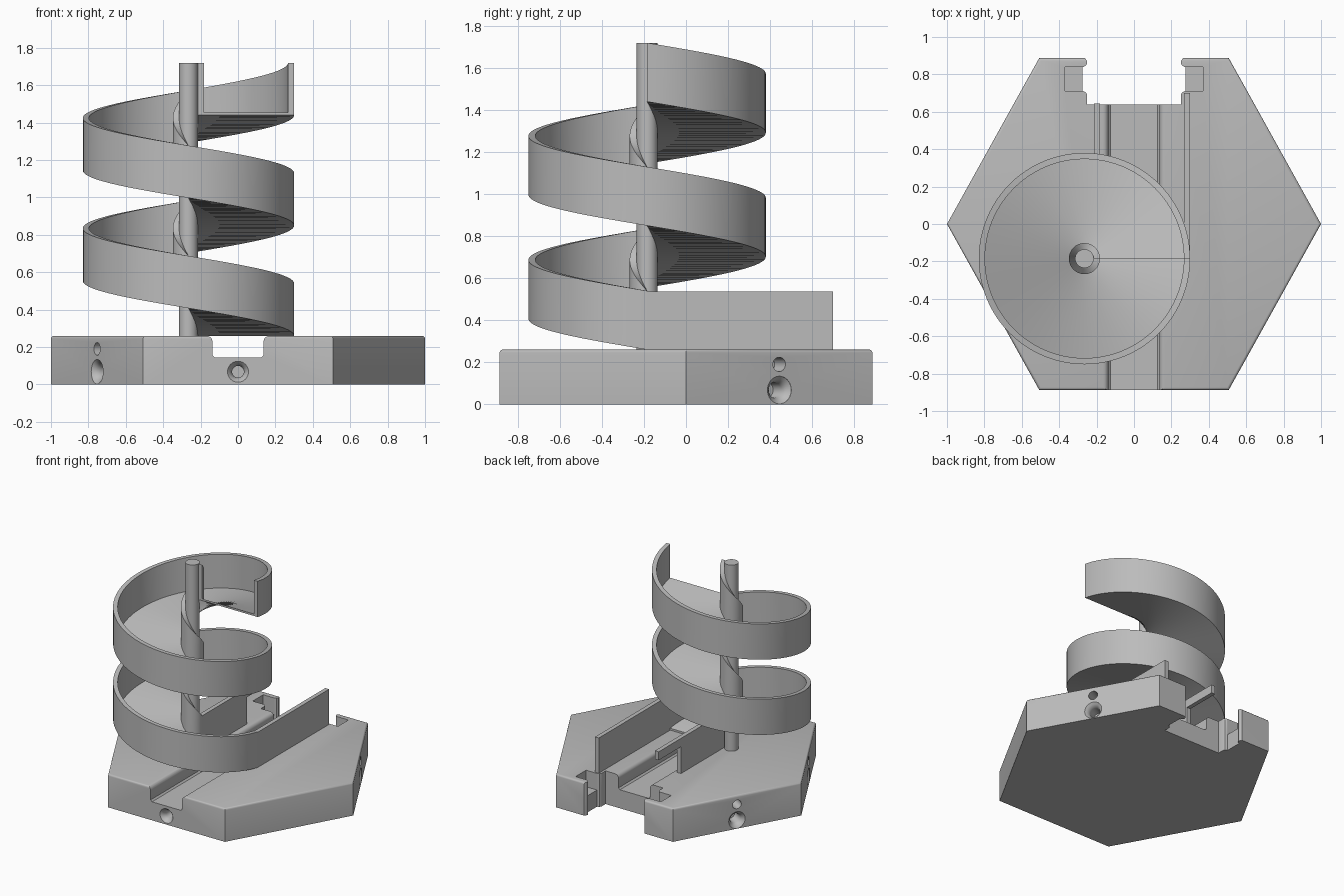
import bpy, bmesh, math
from mathutils import Vector, Matrix

if "Cube" in bpy.data.objects:
    bpy.data.objects.remove(bpy.data.objects["Cube"], do_unlink=True)

grey = bpy.data.materials.new("plain grey")
grey.use_nodes = True
grey.diffuse_color = (0.5, 0.5, 0.5, 1)
grey.node_tree.nodes["Principled BSDF"].inputs["Base Color"].default_value = grey.diffuse_color

AXIS = Vector((-0.265, -0.185, 0))
BASE_H, TOP, WALL_H = 0.26, 1.72, 0.28
R_OUT, R_POLE, THICK = 0.565, 0.05, 0.033


def finish(name, bm):
    bmesh.ops.recalc_face_normals(bm, faces=bm.faces)
    mesh = bpy.data.meshes.new(name)
    bm.to_mesh(mesh)
    bm.free()
    mesh.materials.append(grey)
    ob = bpy.data.objects.new(name, mesh)
    bpy.context.collection.objects.link(ob)
    return ob


def prism(bm, points, shift):
    """Extrude a closed outline of 3D points along a vector."""
    face = bm.faces.new([bm.verts.new(p) for p in points])
    ext = bmesh.ops.extrude_face_region(bm, geom=[face])
    verts = [v for v in ext["geom"] if isinstance(v, bmesh.types.BMVert)]
    bmesh.ops.translate(bm, verts=verts, vec=shift)


def cut(target, bm, name):
    cutter = finish(name, bm)
    cutter.hide_render = True
    mod = target.modifiers.new(name, "BOOLEAN")
    mod.operation, mod.solver, mod.object = "DIFFERENCE", "EXACT", cutter
    bpy.context.view_layer.objects.active = target
    bpy.ops.object.modifier_apply(modifier=name)
    bpy.data.objects.remove(cutter, do_unlink=True)


def smooth(ob):
    bpy.ops.object.select_all(action="DESELECT")
    ob.select_set(True)
    bpy.context.view_layer.objects.active = ob
    bpy.ops.object.shade_smooth_by_angle(angle=math.radians(32))


# Hexagonal base with softened upper rim
corners = [(1, 0), (0.507, 0.887), (-0.507, 0.887), (-1, 0), (-0.507, -0.887), (0.507, -0.887)]
bm = bmesh.new()
prism(bm, [(x, y, 0) for x, y in corners], (0, 0, BASE_H))
rim = [e for e in bm.edges if all(v.co.z > 0.2 for v in e.verts)]
bmesh.ops.bevel(bm, geom=rim, offset=0.014, segments=3, profile=0.5, affect="EDGES")
base = finish("hexagonal_base", bm)

# Straight channel with rounded shoulders
half = [(0.125, 0.145), (0.137, 0.157)]
for i in range(6):
    a = math.pi / 2 * i / 5
    half.append((0.167 - 0.03 * math.cos(a), 0.23 + 0.03 * math.sin(a)))
half.append((0.167, 0.4))
outline = half + [(-x, z) for x, z in reversed(half)]
bm = bmesh.new()
prism(bm, [(x, -1, z) for x, z in outline], (0, 1.8, 0))
cut(base, bm, "channel_cutter")


# Connector notch at the back: through slot, then deeper upper pockets
def notch(depth, z0):
    side = [(0.25, 0.64), (0.25, 0.69), (0.257, 0.703), (0.27, 0.71), (depth, 0.71),
            (depth, 0.84), (0.27, 0.84), (0.257, 0.847), (0.25, 0.86),
            (0.253, 0.875), (0.265, 0.89), (0.265, 1)]
    ring = side + [(-x, y) for x, y in reversed(side)]
    bm = bmesh.new()
    prism(bm, [(x, y, z0) for x, y in ring], (0, 0, 1))
    cut(base, bm, "notch_cutter")


notch(0.275, -0.1)
notch(0.37, 0.13)


# Countersunk sockets on the side faces
def bore(bm, origin, inward, rings):
    """Revolved cutter: rings are (radius, depth) pairs."""
    rot = Vector((0, 0, 1)).rotation_difference(inward).to_matrix()
    loops = []
    for r, d in rings:
        loops.append([bm.verts.new(origin + rot @ Vector((r * math.cos(t), r * math.sin(t), d)))
                      for t in [math.tau * k / 32 for k in range(32)]])
    for a, b in zip(loops, loops[1:]):
        for k in range(32):
            n = (k + 1) % 32
            bm.faces.new((a[k], a[n], b[n], b[k]))
    bm.faces.new(loops[0])
    bm.faces.new(loops[-1])


SOCKET = [(0.066, -0.03), (0.066, 0), (0.052, 0.012), (0.042, 0.027), (0.037, 0.045), (0.037, 0.12)]
PIN = [(0.034, -0.03), (0.034, 0.1)]
for i in (0, 2, 3, 4):
    a, b = (Vector((*corners[j % 6], 0)) for j in (i, i + 1))
    mid = (a + b) / 2
    inward = -mid.normalized()
    if i == 4:
        i_front = True
    else:
        i_front = False
    if abs(mid.x) < 0.01 and mid.y > 0:
        continue
    bm = bmesh.new()
    shrink = 0.85 if i_front else 1
    bore(bm, mid + Vector((0, 0, 0.068)), inward, [(r * shrink, d) for r, d in SOCKET])
    if not i_front:
        bore(bm, mid + Vector((0, 0, 0.19)), inward, PIN)
    cut(base, bm, "socket_cutter")
smooth(base)

# Central pole
bm = bmesh.new()
bmesh.ops.create_cone(bm, cap_ends=True, segments=48, radius1=R_POLE, radius2=R_POLE,
                      depth=TOP - BASE_H + 0.02,
                      matrix=Matrix.Translation(AXIS + Vector((0, 0, (TOP + BASE_H - 0.02) / 2))))
smooth(finish("central_pole", bm))

# Spiral ramp: U-shaped section swept down two turns
r_in, floor_t = R_POLE - 0.006, 0.015
inner = R_POLE + THICK
section = [(r_in, 0), (R_OUT, 0), (R_OUT, WALL_H), (R_OUT - THICK, WALL_H),
           (R_OUT - THICK, floor_t), (inner, floor_t), (inner, WALL_H), (r_in, WALL_H)]
steps, turns = 192, 2
drop = TOP - WALL_H - BASE_H
bm = bmesh.new()
rings = []
for s in range(steps + 1):
    t = math.tau * turns * s / steps
    z = TOP - WALL_H - drop * s / steps
    rings.append([bm.verts.new(AXIS + Vector((r * math.cos(t), r * math.sin(t), z + h)))
                  for r, h in section])
for a, b in zip(rings, rings[1:]):
    for k in range(len(section)):
        n = (k + 1) % len(section)
        bm.faces.new((a[k], a[n], b[n], b[k]))
bm.faces.new(rings[0])
bm.faces.new(rings[-1])
smooth(finish("spiral_ramp", bm))

# Straight guide rails leading off the ramp
z0, z1, y0 = BASE_H - 0.005, BASE_H + WALL_H - 0.004, AXIS.y
rails = {
    "outer_rail": (AXIS.x + R_OUT - THICK, [(y0, z0), (0.7, z0), (0.7, z1), (y0, z1)]),
    "inner_rail": (AXIS.x + R_POLE, [(y0, z0), (0.37, z0), (0.37, 0.47), (0.645, 0.47),
                                     (0.645, z1), (y0, z1)]),
}
for name, (x, shape) in rails.items():
    bm = bmesh.new()
    prism(bm, [(x, y, z) for y, z in shape], (THICK, 0, 0))
    finish(name, bm)
